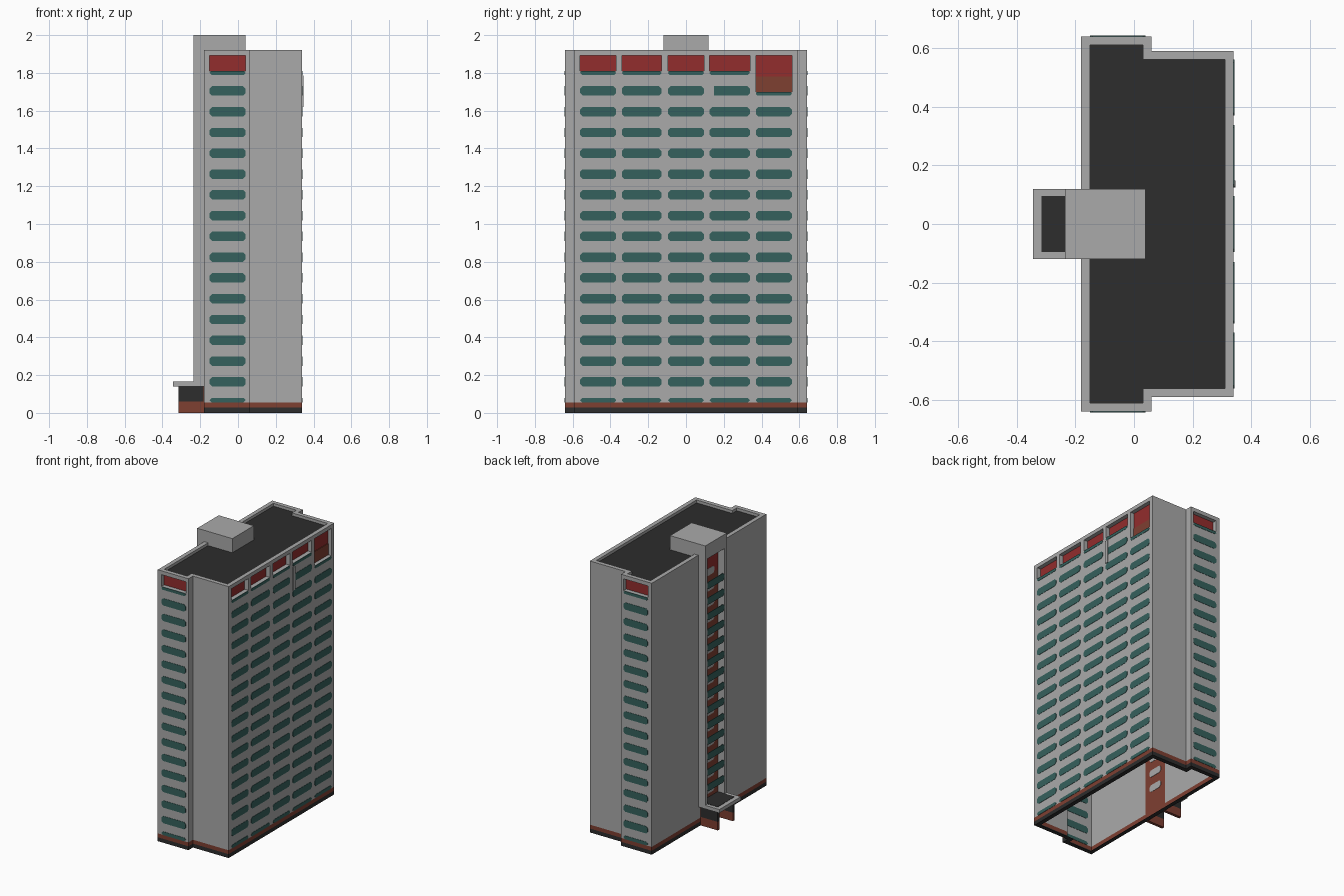
import bpy, bmesh
from mathutils import Vector

old = bpy.data.objects.get("Cube")
if old:
    bpy.data.objects.remove(old, do_unlink=True)


def material(name, rgb):
    m = bpy.data.materials.new(name)
    m.use_nodes = True
    m.diffuse_color = (*rgb, 1)
    m.node_tree.nodes["Principled BSDF"].inputs["Base Color"].default_value = (*rgb, 1)
    return m


GREY = material("concrete grey", (0.4, 0.4, 0.4))
BLACK = material("roof black", (0.026, 0.026, 0.026))
BROWN = material("brick brown", (0.21, 0.05, 0.031))
RED = material("panel red", (0.29, 0.026, 0.026))
TEAL = material("window teal", (0.036, 0.12, 0.11))


def finish(name, bm, *mats):
    bmesh.ops.recalc_face_normals(bm, faces=bm.faces)
    me = bpy.data.meshes.new(name)
    bm.to_mesh(me)
    bm.free()
    for m in mats:
        me.materials.append(m)
    ob = bpy.data.objects.new(name, me)
    bpy.context.collection.objects.link(ob)
    return ob


def add_box(bm, lo, hi):
    verts = bmesh.ops.create_cube(bm, size=1)["verts"]
    for v in verts:
        v.co = Vector([a if c < 0 else b for c, a, b in zip(v.co, lo, hi)])


def box(name, lo, hi, mat):
    bm = bmesh.new()
    add_box(bm, lo, hi)
    return finish(name, bm, mat)


def add_window(bm, axis, at, u0, u1, z0, z1, cut=0.013, half=0.002):
    """Thin plate with clipped corners, lying across a wall plane."""
    c = min(cut, (z1 - z0) * 0.45)
    outline = [(u0 + c, z0), (u1 - c, z0), (u1, z0 + c), (u1, z1 - c),
               (u1 - c, z1), (u0 + c, z1), (u0, z1 - c), (u0, z0 + c)]
    def point(u, z, d):
        return (at + d, u, z) if axis == "x" else (u, at + d, z)
    face = bm.faces.new([bm.verts.new(point(u, z, -half)) for u, z in outline])
    new = bmesh.ops.extrude_face_region(bm, geom=[face])["geom"]
    shift = Vector(point(0, 0, half)) - Vector(point(0, 0, -half))
    bmesh.ops.translate(bm, vec=shift, verts=[g for g in new if isinstance(g, bmesh.types.BMVert)])


# Main dimensions
TOP, ROOF, RIM = 1.92, 1.90, 0.03
XB, XM, XF = -0.18, 0.06, 0.34
YW, YN = 0.64, 0.59
BAND_LOW, BAND = 0.0275, 0.055
PANEL_LOW, PANEL_TOP = 1.81, 1.893
STEP = 0.11
ROWS = [0.0545 + STEP * i for i in range(17)]
COLUMNS = [(-0.56, -0.37), (-0.34, -0.13), (-0.095, 0.095), (0.125, 0.338), (0.37, 0.56)]
END_BAY = (-0.15, 0.04)

# Building shell: footprint raised, parapet and foot rim inset
bm = bmesh.new()
plan = [(XB, -YW), (XM, -YW), (XM, -YN), (XF, -YN), (XF, YN), (XM, YN), (XM, YW), (XB, YW)]
base = bm.faces.new([bm.verts.new((x, y, 0)) for x, y in plan])
new = bmesh.ops.extrude_face_region(bm, geom=[base])["geom"]
bmesh.ops.translate(bm, vec=(0, 0, TOP), verts=[g for g in new if isinstance(g, bmesh.types.BMVert)])
bmesh.ops.recalc_face_normals(bm, faces=bm.faces)
roof = max(bm.faces, key=lambda f: f.calc_center_median().z)
foot = min(bm.faces, key=lambda f: f.calc_center_median().z)
for f in (roof, foot):
    bmesh.ops.inset_region(bm, faces=[f], thickness=RIM, use_even_offset=True)
drop = bmesh.ops.extrude_face_region(bm, geom=[roof])["geom"]
bmesh.ops.translate(bm, vec=(0, 0, ROOF - TOP), verts=[g for g in drop if isinstance(g, bmesh.types.BMVert)])
if roof.is_valid:
    bmesh.ops.delete(bm, geom=[roof], context="FACES_ONLY")
shell = finish("building_shell", bm, GREY, BLACK, BROWN, RED)

# Recesses for the coloured top panels
bm = bmesh.new()
DEPTH = 0.029
for i, (y0, y1) in enumerate(COLUMNS):
    low = 1.70 if i == 4 else PANEL_LOW
    add_box(bm, (XF - DEPTH, y0, low), (XF + 0.1, y1, PANEL_TOP))
for s in (-1, 1):
    ya, yb = sorted((s * (YW - DEPTH), s * (YW + 0.1)))
    add_box(bm, (END_BAY[0], ya, PANEL_LOW), (END_BAY[1], yb, PANEL_TOP))
cutter = finish("recess_cutter", bm)
cutter.hide_render = True
mod = shell.modifiers.new("recesses", "BOOLEAN")
mod.operation = "DIFFERENCE"
mod.solver = "EXACT"
mod.object = cutter
bpy.context.view_layer.objects.active = shell
bpy.ops.object.modifier_apply(modifier=mod.name)
bpy.data.objects.remove(cutter, do_unlink=True)

# Open the foot, cut the base bands and colour the faces by place
bm = bmesh.new()
bm.from_mesh(shell.data)
under = [f for f in bm.faces if f.calc_center_median().z < 0.001]
bmesh.ops.delete(bm, geom=[max(under, key=lambda f: f.calc_area())], context="FACES")
for z in (BAND_LOW, BAND):
    bmesh.ops.bisect_plane(bm, geom=bm.verts[:] + bm.edges[:] + bm.faces[:],
                           plane_co=(0, 0, z), plane_no=(0, 0, 1))
for f in bm.faces:
    c, n = f.calc_center_bounds(), f.normal
    f.material_index = 0
    if c.z < BAND_LOW or (n.z > 0.9 and abs(c.z - ROOF) < 0.002):
        f.material_index = 1
    elif c.z < BAND:
        f.material_index = 2
    elif 1.7 < c.z < PANEL_TOP:
        if n.x > 0.9 and abs(c.x - XF + DEPTH) < 0.002:
            f.material_index = 3
        if n.y * c.y > 0.5 and abs(abs(c.y) - YW + DEPTH) < 0.002:
            f.material_index = 3
bm.to_mesh(shell.data)
bm.free()

# Window strips on the long face and both ends
bm = bmesh.new()
bays = [("x", XF, *c) for c in COLUMNS] + [("y", s * YW, *END_BAY) for s in (-1, 1)]
for axis, at, u0, u1 in bays:
    tall = axis == "x" and u0 == COLUMNS[4][0]
    for z in ROWS:
        z0, z1 = max(z - 0.025, BAND), min(z + 0.025, 1.70 if tall else PANEL_LOW)
        if z1 - z0 > 0.01:
            add_window(bm, axis, at, u0, u1, z0, z1)
finish("window_strips", bm, TEAL)

# Long face details
box("tall_panel_base", (XF - DEPTH, 0.37, 1.70), (XF - DEPTH + 0.004, 0.56, 1.78), BROWN)
box("wall_bracket", (XF - 0.002, 0.125, 1.62), (XF + 0.006, 0.148, 1.785), GREY)

# Stair tower on the rear long side
TX, TY, JAMB, SLAB = -0.235, 0.12, 0.095, 0.165
box("tower_head", (TX, -TY, 1.90), (0.04, TY, 2.0), GREY)
for side, s in (("left", 1), ("right", -1)):
    y0, y1 = sorted((s * JAMB, s * TY))
    box("tower_jamb_" + side, (TX, y0, SLAB), (XB, y1, 1.90), GREY)
box("stair_back_brown", (XB - 0.002, -JAMB, 0), (XB + 0.002, JAMB, 1.74), BROWN)
box("stair_back_red", (XB - 0.002, -JAMB, 1.74), (XB + 0.002, JAMB, 1.90), RED)

stair_rows = ROWS[2:16]
bm = bmesh.new()
for z in ROWS[1:16]:
    add_window(bm, "x", XB, -0.055, 0.055, z + 0.03, z + 0.08, half=0.004)
finish("stair_openings", bm, GREY)
bm = bmesh.new()
for z in stair_rows:
    add_window(bm, "x", TX + 0.004, -JAMB, JAMB, z - 0.025, z + 0.025)
finish("stair_window_strips", bm, TEAL)

# Entrance porch
box("porch_slab", (-0.345, -TY, 0.14), (XB, TY, SLAB), GREY)
box("porch_roof", (-0.315, -JAMB, SLAB - 0.002), (XB, JAMB, SLAB + 0.002), BLACK)
for side, s in (("left", 1), ("right", -1)):
    y0, y1 = sorted((s * 0.075, s * 0.095))
    box("porch_wall_base_" + side, (-0.315, y0, 0), (XB, y1, 0.06), BROWN)
    box("porch_wall_upper_" + side, (-0.315, y0, 0.06), (XB, y1, 0.14), BLACK)
